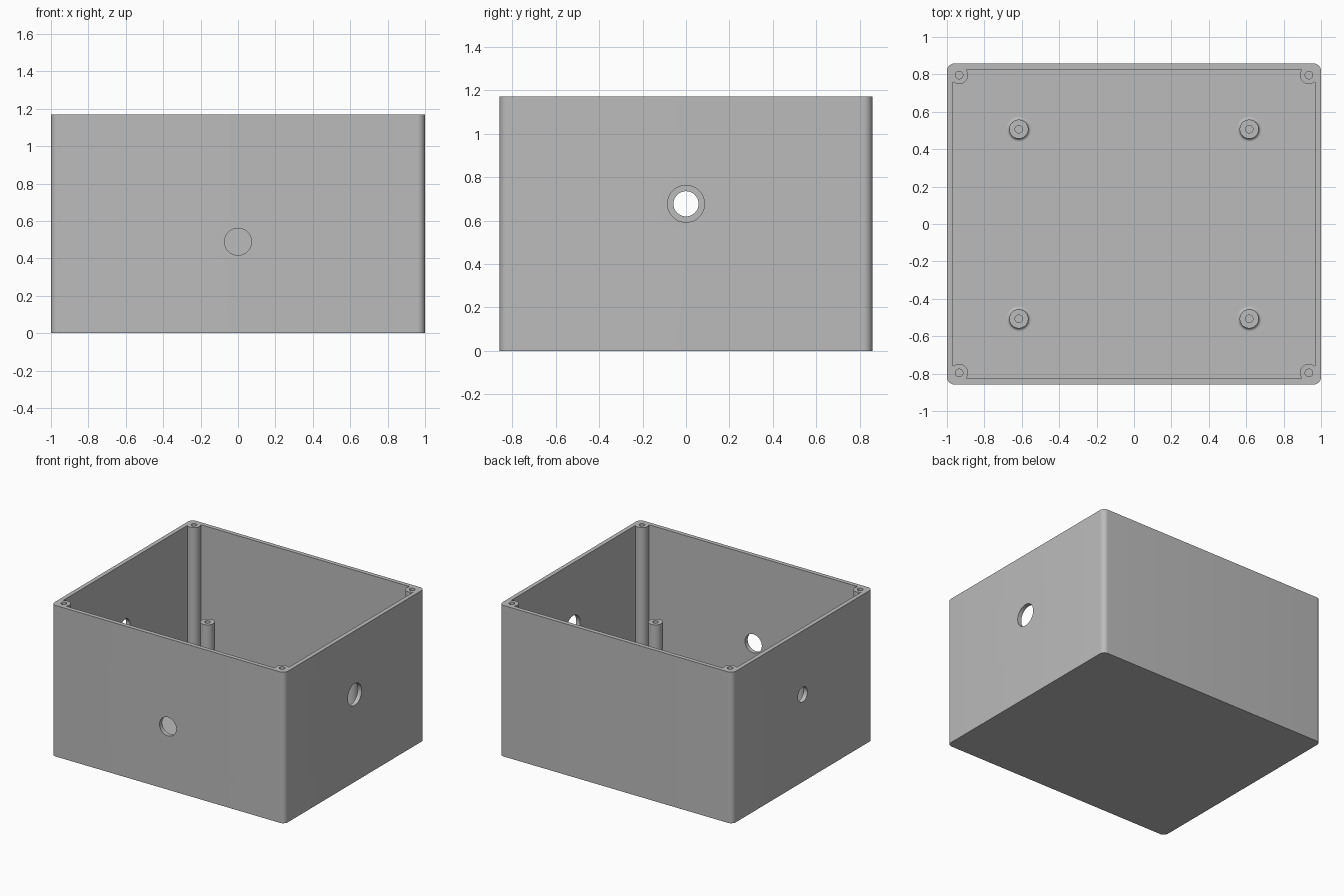
import bpy, bmesh, math
from mathutils import Matrix

W, D, H = 2.0, 1.716, 1.17      # outer size
WALL, FLOOR, CORNER = 0.033, 0.04, 0.04

start = bpy.data.objects.get("Cube")
if start:
    bpy.data.objects.remove(start, do_unlink=True)

grey = bpy.data.materials.new("grey plastic")
grey.use_nodes = True
colour = (0.5, 0.5, 0.5, 1)
grey.diffuse_color = colour
grey.node_tree.nodes["Principled BSDF"].inputs["Base Color"].default_value = colour


def make(name, bm):
    bmesh.ops.recalc_face_normals(bm, faces=bm.faces)
    mesh = bpy.data.meshes.new(name)
    bm.to_mesh(mesh)
    bm.free()
    mesh.materials.append(grey)
    ob = bpy.data.objects.new(name, mesh)
    bpy.context.collection.objects.link(ob)
    return ob


def block(name, sx, sy, z0, z1, radius=0):
    bm = bmesh.new()
    bmesh.ops.create_cube(bm, size=1)
    bmesh.ops.scale(bm, vec=(sx, sy, z1 - z0), verts=bm.verts)
    bmesh.ops.translate(bm, vec=(0, 0, (z0 + z1) / 2), verts=bm.verts)
    if radius:
        upright = [e for e in bm.edges
                   if abs(e.verts[0].co.z - e.verts[1].co.z) > 0.1]
        bmesh.ops.bevel(bm, geom=upright, offset=radius, segments=10,
                        profile=0.5, affect='EDGES')
    return make(name, bm)


def cylinder(name, radius, length, centre, axis='Z'):
    bm = bmesh.new()
    turn = {'X': Matrix.Rotation(math.pi / 2, 4, 'Y'),
            'Y': Matrix.Rotation(math.pi / 2, 4, 'X'),
            'Z': Matrix.Identity(4)}[axis]
    bmesh.ops.create_cone(bm, cap_ends=True, segments=48, radius1=radius,
                          radius2=radius, depth=length,
                          matrix=Matrix.Translation(centre) @ turn)
    return make(name, bm)


def lathe(name, profile, x, y):
    bm = bmesh.new()
    verts = [bm.verts.new((r, 0, z)) for r, z in profile]
    edges = [bm.edges.new(pair) for pair in zip(verts, verts[1:])]
    bmesh.ops.spin(bm, geom=verts + edges, cent=(0, 0, 0), axis=(0, 0, 1),
                   angle=math.tau, steps=48)
    bmesh.ops.remove_doubles(bm, verts=bm.verts, dist=1e-5)
    bmesh.ops.translate(bm, vec=(x, y, 0), verts=bm.verts)
    return make(name, bm)


def combine(target, tool, operation):
    mod = target.modifiers.new("combine", 'BOOLEAN')
    mod.operation, mod.solver, mod.object = operation, 'EXACT', tool
    bpy.context.view_layer.objects.active = target
    bpy.ops.object.modifier_apply(modifier=mod.name)
    bpy.data.objects.remove(tool, do_unlink=True)


def smooth(ob):
    bpy.ops.object.select_all(action='DESELECT')
    ob.select_set(True)
    bpy.context.view_layer.objects.active = ob
    bpy.ops.object.shade_smooth_by_angle(angle=math.radians(30))


corners = [(sx, sy) for sx in (-1, 1) for sy in (-1, 1)]

# Open box
box = block("enclosure_box", W, D, 0, H, CORNER)
combine(box, block("cavity", W - 2 * WALL, D - 2 * WALL, FLOOR, H + 0.2), 'DIFFERENCE')

# Full-height screw posts in the corners, flush with the rim
for sx, sy in corners:
    x, y = sx * 0.935, sy * 0.796
    z0 = FLOOR / 2
    combine(box, cylinder("post", 0.048, H - z0, (x, y, (H + z0) / 2)), 'UNION')
    combine(box, cylinder("screw_hole", 0.02, 1.0, (x, y, H)), 'DIFFERENCE')

# Cable holes: front, left and right walls
combine(box, cylinder("front_hole", 0.072, 0.3, (0, -D / 2, 0.489), 'Y'), 'DIFFERENCE')
combine(box, cylinder("left_hole", 0.085, 0.3, (W / 2, 0, 0.677), 'X'), 'DIFFERENCE')
combine(box, cylinder("right_hole", 0.058, 0.3, (-W / 2, 0, 0.677), 'X'), 'DIFFERENCE')
smooth(box)

# Board standoffs with a fillet at the foot and a blind hole
TOP, R, FILLET = 0.614, 0.051, 0.016
foot = [(R + FILLET * (1 - math.sin(a)), FLOOR + FILLET * (1 - math.cos(a)))
        for a in (i * math.pi / 12 for i in range(7))]
profile = [(0, FLOOR - 0.01), (R + FILLET, FLOOR - 0.01)] + foot + [
    (R, TOP), (0.02, TOP), (0.02, TOP - 0.5), (0, TOP - 0.5)]
for sx, sy in corners:
    name = ("back" if sy > 0 else "front") + ("_left" if sx > 0 else "_right") + "_standoff"
    smooth(lathe(name, profile, sx * 0.616, sy * 0.507))
